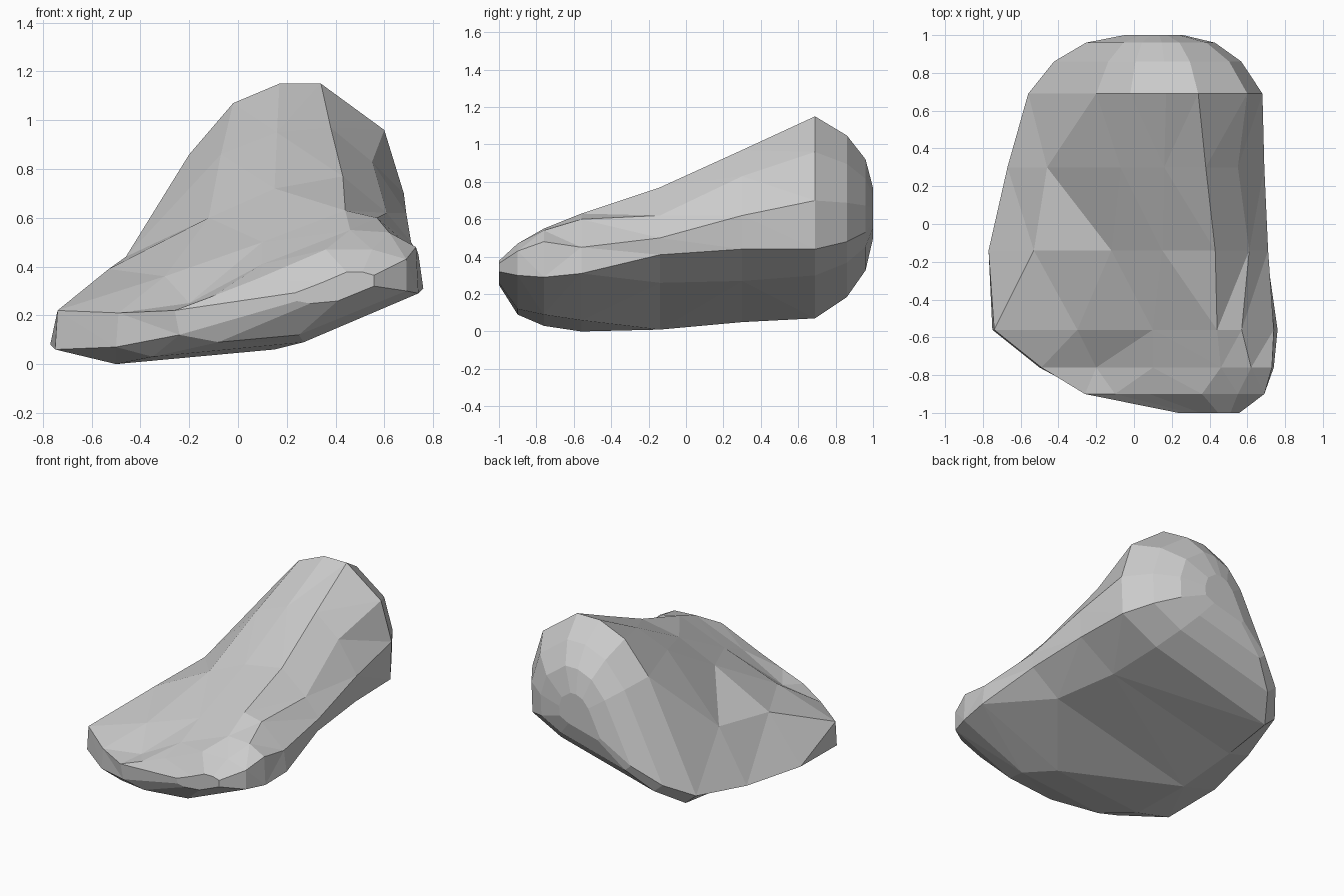
import bpy, bmesh

# Cross-sections (x, z) from front to back: bottom left, left edge, over the ridge, right side, underside
sections = {
    -0.90: [(-.08, .09), (-.24, .12), (-.26, .22), (-.10, .28), (.08, .35),
            (.36, .47), (.55, .47), (.69, .43), (.69, .30), (.25, .12)],
    -0.76: [(-.35, .03), (-.50, .07), (-.49, .21), (-.20, .25), (.10, .41),
            (.46, .55), (.62, .54), (.73, .48), (.74, .29), (.27, .09)],
    -0.56: [(-.50, 0.0), (-.75, .06), (-.74, .22), (-.30, .36), (.10, .50),
            (.44, .63), (.57, .60), (.74, .45), (.76, .31), (.15, .06)],
    -0.14: [(-.52, .01), (-.77, .08), (-.53, .39), (-.12, .60), (.15, .72),
            (.43, .77), (.61, .62), (.71, .50), (.70, .41), (.50, .26)],
    0.30: [(-.52, .05), (-.67, .09), (-.46, .44), (-.07, .86), (.16, .95),
           (.38, .97), (.55, .83), (.69, .62), (.68, .44), (.42, .27)],
    0.69: [(-.48, .07), (-.56, .14), (-.20, .86), (-.02, 1.07), (.17, 1.15),
           (.34, 1.15), (.60, .96), (.68, .70), (.67, .44), (.40, .30)],
}


def shrink(ring, centre, s):
    cx, cz = centre
    return [(cx + (x - cx) * s, cz + (z - cz) * s) for x, z in ring]


# Rounded ends: shrunken copies of the first and last section
front, back = sections[-0.90], sections[0.69]
rings = [(-1.0, shrink(front, (.49, .33), .34))]
rings += list(sections.items())
for y, s in ((.86, .80), (.96, .55), (1.0, .25)):
    rings.append((y, shrink(back, (.12, .64), s)))

# Skin the sections into one faceted boulder
bm = bmesh.new()
loops = [[bm.verts.new((x, y, z)) for x, z in ring] for y, ring in rings]
for a, b in zip(loops, loops[1:]):
    n = len(a)
    for i in range(n):
        j = (i + 1) % n
        bm.faces.new((a[i], a[j], b[j], b[i]))
bm.faces.new(loops[0])
bm.faces.new(loops[-1])
bmesh.ops.triangulate(bm, faces=bm.faces[:])
bmesh.ops.recalc_face_normals(bm, faces=bm.faces[:])

mesh = bpy.data.meshes.new("boulder")
bm.to_mesh(mesh)
bm.free()
boulder = bpy.data.objects.new("boulder", mesh)
bpy.context.collection.objects.link(boulder)
